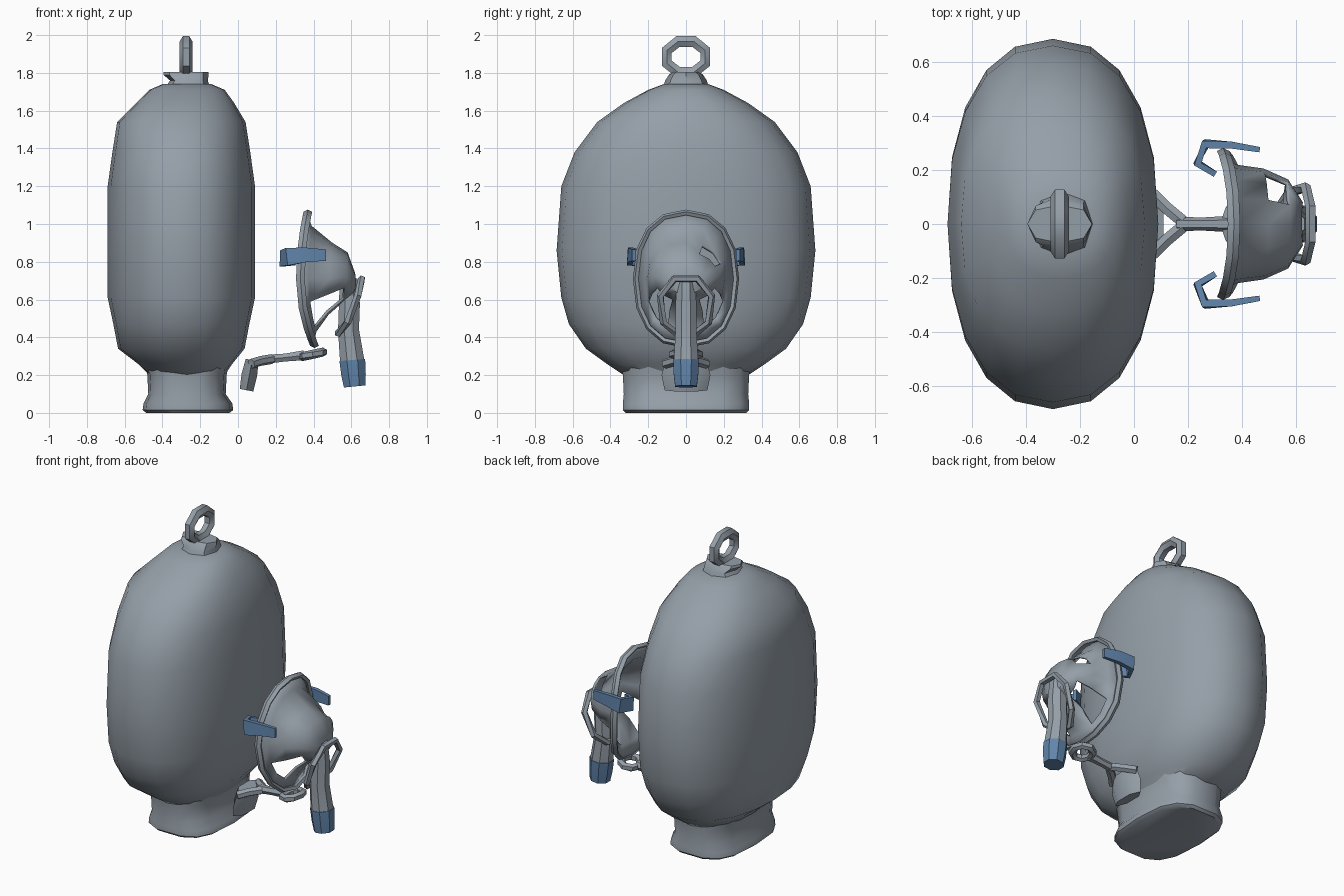
import bpy, bmesh, math
from mathutils import Vector

if "Cube" in bpy.data.objects:
    bpy.data.objects.remove(bpy.data.objects["Cube"])


def material(name, col):
    m = bpy.data.materials.new(name)
    m.diffuse_color = (*col, 1)
    m.use_nodes = True
    m.node_tree.nodes["Principled BSDF"].inputs["Base Color"].default_value = m.diffuse_color
    return m


GREY = material("slate_grey", (0.30, 0.345, 0.39))
BLUE = material("steel_blue", (0.12, 0.235, 0.41))


def make(name, bm, mat, angle=40):
    bmesh.ops.recalc_face_normals(bm, faces=bm.faces)
    me = bpy.data.meshes.new(name)
    bm.to_mesh(me)
    bm.free()
    me.materials.append(mat)
    me.shade_smooth()
    me.set_sharp_from_angle(angle=math.radians(angle))
    ob = bpy.data.objects.new(name, me)
    bpy.context.collection.objects.link(ob)
    return ob


def skin(rings, caps=True, closed=False):
    """Bridge rings of points into a bmesh."""
    bm = bmesh.new()
    vs = [[bm.verts.new(p) for p in r] for r in rings]
    n = len(vs[0])
    pairs = list(zip(vs, vs[1:])) + ([(vs[-1], vs[0])] if closed else [])
    for a, b in pairs:
        for i in range(n):
            j = (i + 1) % n
            bm.faces.new((a[i], a[j], b[j], b[i]))
    if caps and not closed:
        bm.faces.new(vs[0])
        bm.faces.new(vs[-1])
    return bm


def spow(v, e):
    return math.copysign(abs(v) ** e, v)


def oval(n, exp):
    """Unit superellipse points."""
    return [(spow(math.cos(t), 2 / exp), spow(math.sin(t), 2 / exp))
            for t in (2 * math.pi * i / n for i in range(n))]


def tower(name, levels, n, exp):
    """Stack of oval sections: (z, centre x, half x, half y)."""
    rings = [[(cx + a * u, b * v, z) for u, v in oval(n, exp)] for z, cx, a, b in levels]
    return make(name, skin(rings), GREY)


def tube(name, path, radii, n=6, mat=GREY, closed=False, ref=(0, 1, 0), flat=1.0):
    """Tube along a path; flat stretches the section along ref."""
    pts = [Vector(p) for p in path]
    m = len(pts)
    rings = []
    for i, p in enumerate(pts):
        a = pts[i - 1] if closed or i else p
        b = pts[(i + 1) % m] if closed or i < m - 1 else p
        t = (b - a).normalized()
        side = t.cross(Vector(ref)).normalized()
        up = side.cross(t)
        r = radii[i] if isinstance(radii, (list, tuple)) else radii
        rings.append([p + side * (r * math.cos(q)) + up * (r * flat * math.sin(q))
                      for q in (2 * math.pi * (k + 0.5) / n for k in range(n))])
    return make(name, skin(rings, closed=closed), mat)


# tank body, foot and top collar
tower("tank_body", [(0.20, -0.27, 0.20, 0.33), (0.26, -0.28, 0.25, 0.42),
                    (0.34, -0.30, 0.335, 0.53), (0.47, -0.30, 0.36, 0.62),
                    (0.61, -0.30, 0.39, 0.66), (0.86, -0.30, 0.39, 0.685),
                    (1.20, -0.30, 0.39, 0.66), (1.38, -0.30, 0.365, 0.59),
                    (1.54, -0.30, 0.34, 0.47), (1.64, -0.28, 0.26, 0.33),
                    (1.71, -0.27, 0.20, 0.20), (1.74, -0.27, 0.13, 0.12)], 20, 2.3)
tower("foot", [(0, -0.265, 0.22, 0.325), (0.015, -0.265, 0.24, 0.34), (0.05, -0.265, 0.235, 0.34),
               (0.10, -0.27, 0.205, 0.335), (0.20, -0.27, 0.21, 0.34),
               (0.30, -0.27, 0.23, 0.35)], 14, 3)
tower("collar", [(1.70, -0.27, 0.13, 0.13), (1.76, -0.26, 0.10, 0.11),
                 (1.79, -0.275, 0.12, 0.09), (1.805, -0.275, 0.12, 0.07)], 8, 2.3)

# hanging ring
tube("hanging_ring", [(-0.275, 0.11 * math.cos(t), 1.885 + 0.088 * math.sin(t))
                      for t in (math.pi * (i + 0.5) / 4 for i in range(8))],
     0.034, 6, closed=True, ref=(1, 0, 0))

# mask shell: (x top, x side, x bottom, z top, z bottom, half y)
shell = [(0.365, 0.325, 0.40, 1.06, 0.36, 0.265),
         (0.39, 0.375, 0.415, 0.99, 0.43, 0.22),
         (0.50, 0.48, 0.48, 0.90, 0.52, 0.205),
         (0.58, 0.57, 0.56, 0.85, 0.59, 0.165),
         (0.62, 0.625, 0.61, 0.74, 0.63, 0.08)]
rings = []
for xt, xs, xb, zt, zb, hy in shell:
    r = []
    for u, v in oval(16, 2.3):
        x = xs + ((xt if u > 0 else xb) - xs) * u * u
        r.append((x, hy * v, (zt + zb) / 2 + (zt - zb) / 2 * u))
    rings.append(r)
bm = skin(rings, caps=False)
bm.faces.new([v for v in bm.verts][-16:])
# openings in the lower cheeks and one upper side
holes = [f for f in bm.faces if len(f.verts) == 4
         and 0.43 < f.calc_center_median().x < 0.57
         and (0.5 < f.calc_center_median().z < 0.64
              and 0.06 < abs(f.calc_center_median().y) < 0.18
              or 0.76 < f.calc_center_median().z < 0.86
              and 0.09 < f.calc_center_median().y < 0.17)]
bmesh.ops.delete(bm, geom=holes, context='FACES')
mask = make("mask_shell", bm, GREY)
sol = mask.modifiers.new("thickness", 'SOLIDIFY')
sol.thickness = 0.015

# raised rim around the mask opening
tube("mask_rim", [Vector(p) + Vector((0.005, 0, 0)) for p in rings[0]][:], 0.016, 5,
     closed=True, ref=(1, 0, 0), flat=1.5)

# hose with coloured end
tube("hose", [(0.585, 0, 0.71), (0.59, 0, 0.58), (0.585, 0, 0.44), (0.605, 0, 0.27)],
     [0.05, 0.06, 0.06, 0.07], 8)
tube("hose_end", [(0.605, 0, 0.28), (0.612, 0, 0.20), (0.618, 0, 0.14)],
     [0.074, 0.07, 0.062], 8, BLUE)

# valve frame around the hose
tube("valve_frame", [(0.655, -0.06, 0.71), (0.655, 0.06, 0.71), (0.635, 0.135, 0.62),
                     (0.58, 0.12, 0.48), (0.53, 0.05, 0.42), (0.53, -0.05, 0.42),
                     (0.58, -0.12, 0.48), (0.635, -0.135, 0.62)],
     0.02, 5, closed=True, ref=(1, 0, 0.3))

# bracket: wall plate, two prongs, stem and end ring
tube("bracket_plate", [(0.045, 0, 0.12), (0.06, 0, 0.20), (0.075, 0, 0.28)],
     [0.042, 0.048, 0.04], 6, flat=2.7)
for s in (-1, 1):
    tube("bracket_prong", [(0.07, s * 0.11, 0.26), (0.12, s * 0.06, 0.275), (0.18, s * 0.01, 0.285)],
         0.026, 6, ref=(0, 0, 1))
tube("bracket_stem", [(0.16, 0, 0.285), (0.25, 0, 0.293), (0.35, 0, 0.305)],
     [0.027, 0.024, 0.03], 6)
tube("bracket_ring", [(0.395 + 0.055 * math.cos(t), 0.07 * math.sin(t), 0.31 + 0.012 * math.cos(t))
                      for t in (math.pi * i / 4 for i in range(8))],
     0.024, 6, closed=True, ref=(0, 0, 1))

# strap hooks either side of the mask
hook = [(0.465, 0.275, 0.835), (0.36, 0.292, 0.837), (0.265, 0.297, 0.827),
        (0.235, 0.225, 0.818), (0.30, 0.185, 0.815)]
for s in (-1, 1):
    tube("strap_hook", [(x, s * y, z) for x, y, z in hook],
         [0.014, 0.018, 0.022, 0.02, 0.016], 4, BLUE, ref=(0, 0, 1), flat=3.0)
